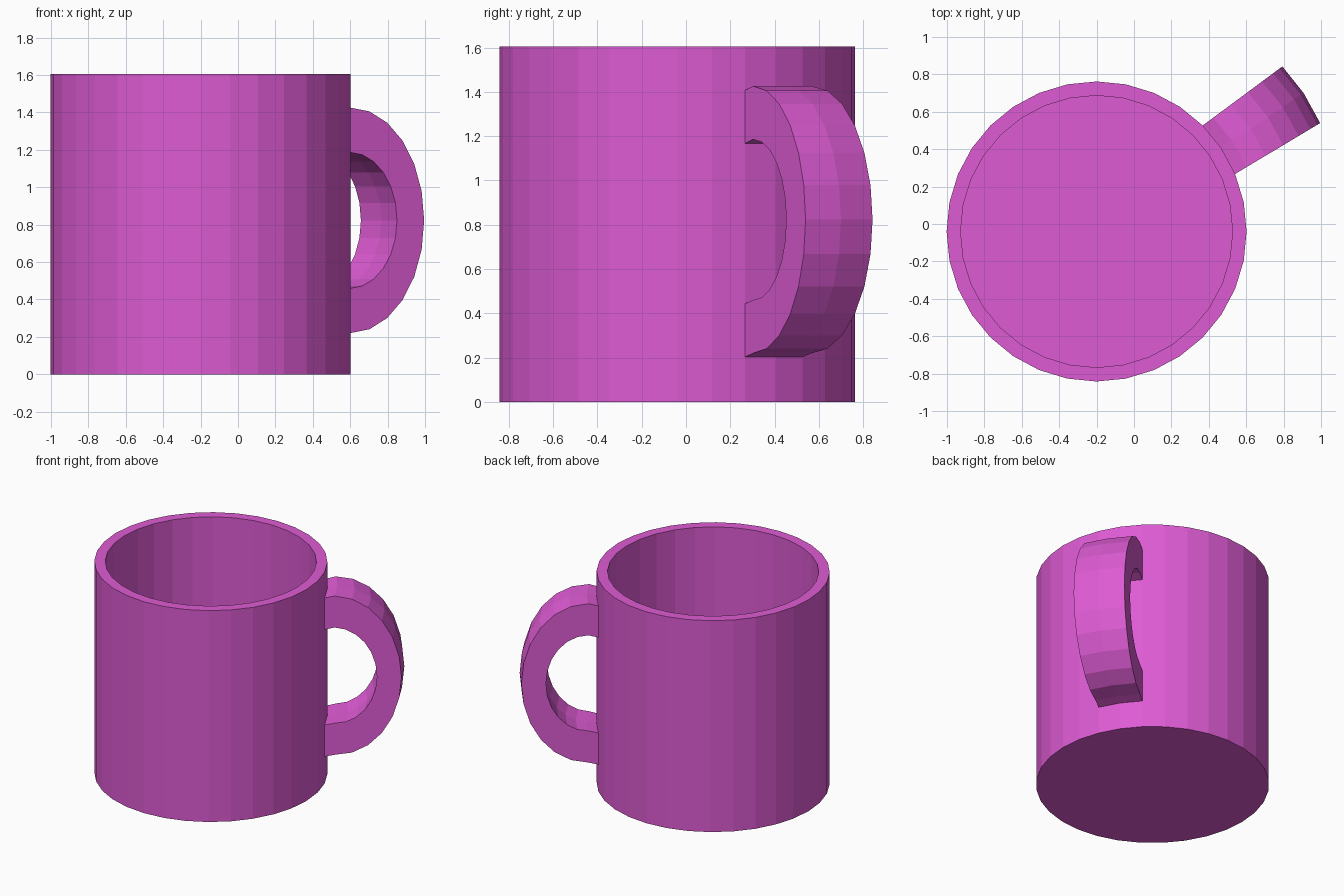
import bpy, bmesh, math

if "Cube" in bpy.data.objects:
    bpy.data.objects.remove(bpy.data.objects["Cube"])

CX, CY, R, H, SIDES = -0.2, -0.04, 0.802, 1.605, 32

pink = bpy.data.materials.new("orchid_pink")
pink.diffuse_color = (0.73, 0.105, 0.658, 1)
pink.use_nodes = True
pink.node_tree.nodes["Principled BSDF"].inputs["Base Color"].default_value = pink.diffuse_color


def finish(bm, name):
    bmesh.ops.recalc_face_normals(bm, faces=bm.faces)
    mesh = bpy.data.meshes.new(name)
    bm.to_mesh(mesh)
    bm.free()
    mesh.materials.append(pink)
    ob = bpy.data.objects.new(name, mesh)
    bpy.context.collection.objects.link(ob)
    return ob


# Cup body: outer wall, rim, inner wall and floor lofted from rings
bm = bmesh.new()
rings = []
for r, z in [(R, 0), (R, H), (0.727, H), (0.727, 0.08)]:
    rings.append([bm.verts.new((CX + r * math.cos(2 * math.pi * i / SIDES),
                                CY + r * math.sin(2 * math.pi * i / SIDES), z))
                  for i in range(SIDES)])
for a, b in zip(rings, rings[1:]):
    for i in range(SIDES):
        j = (i + 1) % SIDES
        bm.faces.new((a[i], a[j], b[j], b[i]))
bm.faces.new(rings[0])
bm.faces.new(rings[-1])
finish(bm, "cup_body")

# Handle: half-ellipse loop spanning two wall facets, widening outwards
ANGLE = math.radians(33.75)
ROOT = R * math.cos(math.pi / 16)
CENTRE_U, CENTRE_Z, STEPS = 0.856, 0.823, 12
dx, dy = math.cos(ANGLE), math.sin(ANGLE)


def loop(ru, rz):
    """Points (distance from cup axis, height) from upper to lower root."""
    arc = []
    for i in range(STEPS + 1):
        t = math.pi * (0.5 - i / STEPS)
        arc.append((CENTRE_U + ru * math.cos(t), CENTRE_Z + rz * math.sin(t)))
    return ([(ROOT, CENTRE_Z + rz - 0.018)] + arc
            + [(ROOT, CENTRE_Z - rz - 0.016)])


bm = bmesh.new()
sections = []
for outer, inner in zip(loop(0.46, 0.603), loop(0.291, 0.363)):
    section = []
    for (u, z), order in ((outer, (-1, 0, 1)), (inner, (1, 0, -1))):
        half = 0.156 + 0.049 * (u - ROOT)
        for side in order:
            d = u + (0.0155 if side == 0 else 0)   # central ridge
            w = side * half
            section.append(bm.verts.new((CX + d * dx - w * dy,
                                         CY + d * dy + w * dx, z)))
    sections.append(section)
for a, b in zip(sections, sections[1:]):
    for i in range(6):
        j = (i + 1) % 6
        bm.faces.new((a[i], a[j], b[j], b[i]))
finish(bm, "handle")
